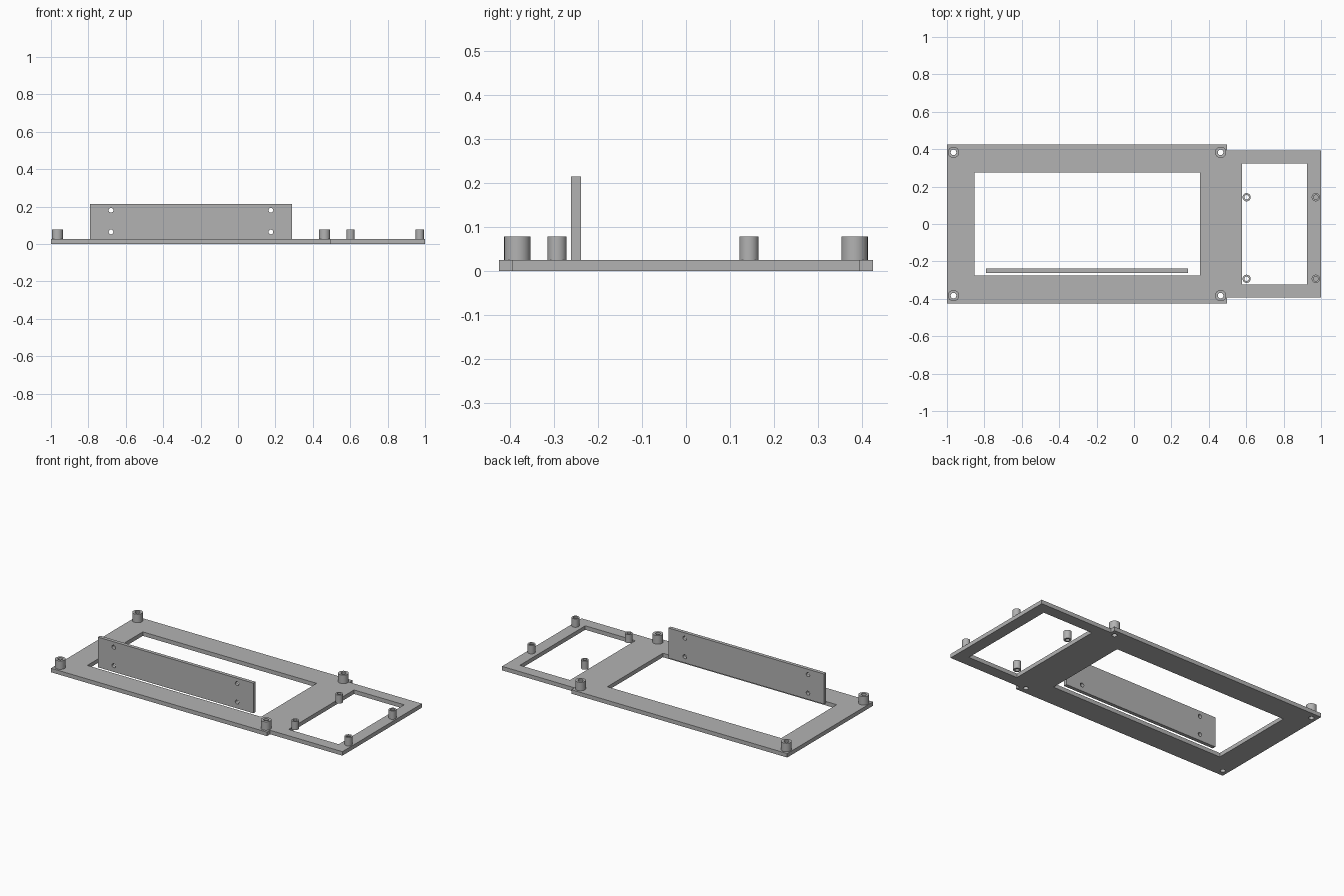
import bpy
import bmesh
import math
from mathutils import Matrix

cube = bpy.data.objects.get("Cube")
if cube:
    bpy.data.objects.remove(cube, do_unlink=True)

GREY = (0.45, 0.45, 0.45, 1)
grey = bpy.data.materials.new("plain_grey")
grey.use_nodes = True
grey.diffuse_color = GREY
grey.node_tree.nodes["Principled BSDF"].inputs["Base Color"].default_value = GREY

PLATE_TOP = 0.025
POST_TOP = 0.078
PANEL_TOP = 0.214


def circle(x, y, r, n=32):
    return [(x + r * math.cos(math.tau * i / n), y + r * math.sin(math.tau * i / n))
            for i in range(n)]


def rect(x0, x1, y0, y1):
    return [(x0, y0), (x1, y0), (x1, y1), (x0, y1)]


def extrude_profile(name, loops, low, high, turn=None):
    """Extrude an outline (first loop) with holes (other loops) from low to high."""
    curve = bpy.data.curves.new(name + "_profile", "CURVE")
    curve.dimensions = "2D"
    curve.fill_mode = "BOTH"
    curve.extrude = (high - low) / 2
    for loop in loops:
        spline = curve.splines.new("POLY")
        spline.points.add(len(loop) - 1)
        for point, (x, y) in zip(spline.points, loop):
            point.co = (x, y, 0, 1)
        spline.use_cyclic_u = True
    helper = bpy.data.objects.new(name + "_profile", curve)
    bpy.context.collection.objects.link(helper)
    bpy.context.view_layer.update()
    graph = bpy.context.evaluated_depsgraph_get()
    mesh = bpy.data.meshes.new_from_object(helper.evaluated_get(graph))
    bpy.data.objects.remove(helper, do_unlink=True)
    bpy.data.curves.remove(curve)

    # Weld caps to walls and place the solid
    bm = bmesh.new()
    bm.from_mesh(mesh)
    bmesh.ops.remove_doubles(bm, verts=bm.verts, dist=0.0001)
    bmesh.ops.translate(bm, verts=bm.verts, vec=(0, 0, (low + high) / 2))
    if turn:
        bmesh.ops.transform(bm, matrix=turn, verts=bm.verts)
    bmesh.ops.recalc_face_normals(bm, faces=bm.faces)
    bm.to_mesh(mesh)
    bm.free()

    mesh.name = name
    mesh.materials.clear()
    mesh.materials.append(grey)
    obj = bpy.data.objects.new(name, mesh)
    bpy.context.collection.objects.link(obj)
    bpy.ops.object.select_all(action="DESELECT")
    obj.select_set(True)
    bpy.context.view_layer.objects.active = obj
    bpy.ops.object.shade_smooth_by_angle(angle=math.radians(30))
    return obj


# Base plate: wide frame joined to a narrower side frame
big_posts = [(x, y) for x in (-0.965, 0.463) for y in (-0.383, 0.383)]
outline = [(-1, -0.425), (0.498, -0.425), (0.498, -0.394), (1, -0.394),
           (1, 0.394), (0.498, 0.394), (0.498, 0.425), (-1, 0.425)]
windows = [rect(-0.853, 0.353, -0.275, 0.275), rect(0.578, 0.926, -0.324, 0.324)]
screw_holes = [circle(x, y, 0.015) for x, y in big_posts]
extrude_profile("base_plate", [outline] + windows + screw_holes, 0, PLATE_TOP)

# Large hollow posts on the corners of the wide frame
for i, (x, y) in enumerate(big_posts):
    extrude_profile(f"large_post_{i + 1}", [circle(x, y, 0.03), circle(x, y, 0.015)],
                    PLATE_TOP, POST_TOP)

# Small hollow posts around the side frame
small_posts = [(x, y) for x in (0.602, 0.972) for y in (-0.293, 0.143)]
for i, (x, y) in enumerate(small_posts):
    extrude_profile(f"small_post_{i + 1}", [circle(x, y, 0.022), circle(x, y, 0.012)],
                    PLATE_TOP, POST_TOP)

# Upright panel with four mounting holes, its thickness running along y
panel_holes = [circle(x, z, 0.0125) for x in (-0.679, 0.176) for z in (0.064, 0.18)]
extrude_profile("upright_panel", [rect(-0.79, 0.29, PLATE_TOP, PANEL_TOP)] + panel_holes,
                0.239, 0.261, Matrix.Rotation(math.radians(90), 4, "X"))
